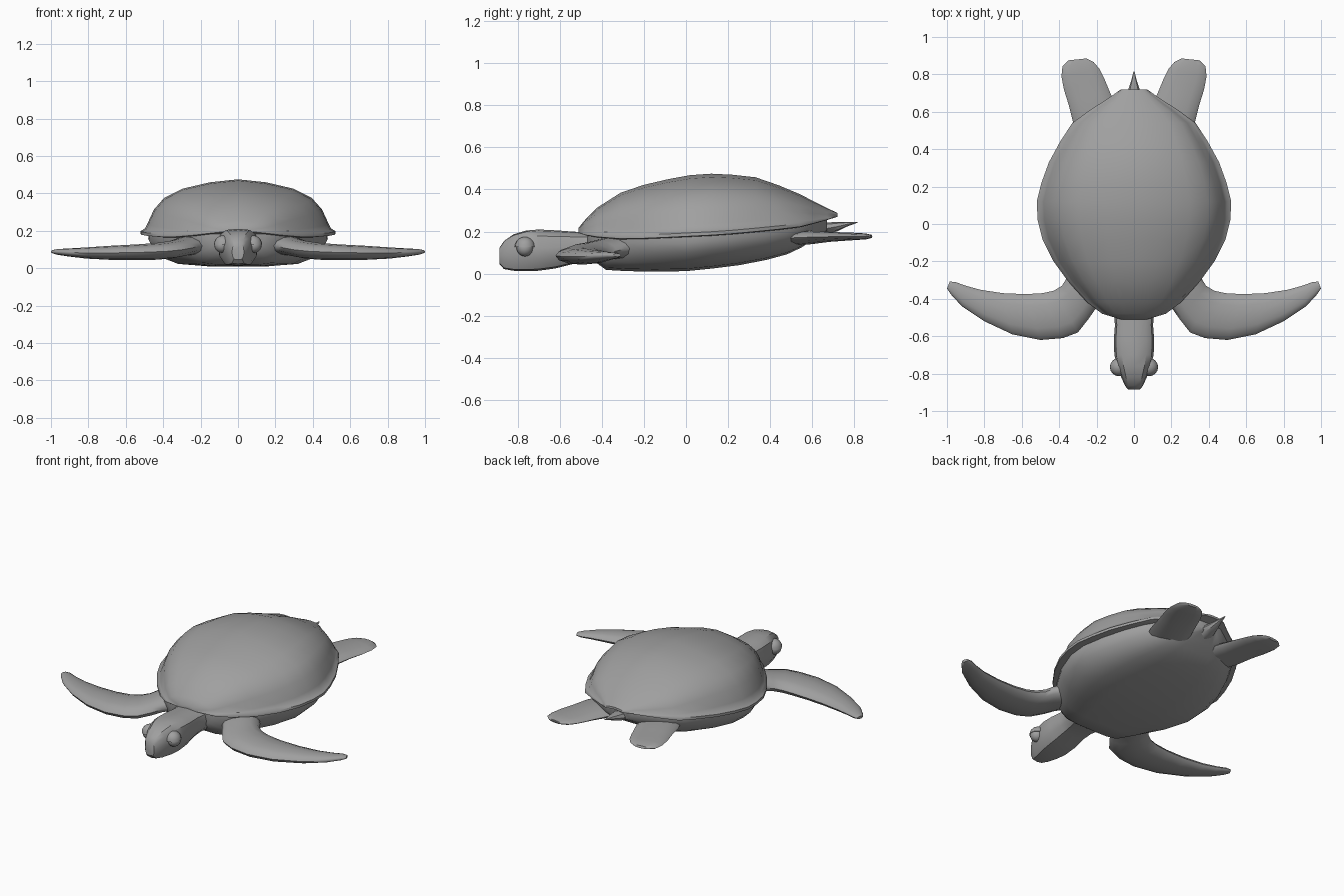
import bpy, bmesh, math
from mathutils import Vector

if "Cube" in bpy.data.objects:
    bpy.data.objects.remove(bpy.data.objects["Cube"])

grey = bpy.data.materials.new("turtle grey")
grey.diffuse_color = (0.35, 0.35, 0.35, 1)
grey.use_nodes = True
grey.node_tree.nodes["Principled BSDF"].inputs["Base Color"].default_value = grey.diffuse_color


def finish(obj, angle=40):
    obj.data.materials.append(grey)
    bpy.ops.object.select_all(action='DESELECT')
    obj.select_set(True)
    bpy.context.view_layer.objects.active = obj
    bpy.ops.object.shade_smooth_by_angle(angle=math.radians(angle))
    return obj


def loft(name, rings, angle=40):
    """Skin closed rings of equal length and cap both ends."""
    bm = bmesh.new()
    rows = [[bm.verts.new(p) for p in ring] for ring in rings]
    n = len(rows[0])
    for a, b in zip(rows, rows[1:]):
        for i in range(n):
            j = (i + 1) % n
            bm.faces.new((a[i], a[j], b[j], b[i]))
    bm.faces.new(rows[0])
    bm.faces.new(rows[-1])
    bmesh.ops.recalc_face_normals(bm, faces=bm.faces)
    mesh = bpy.data.meshes.new(name)
    bm.to_mesh(mesh)
    bm.free()
    obj = bpy.data.objects.new(name, mesh)
    bpy.context.collection.objects.link(obj)
    return finish(obj, angle)


def mirrored(half, y):
    """Full ring from half section points running top centre to bottom centre."""
    left = [(-x, z) for x, z in half[-2:0:-1]]
    return [(x, y, z) for x, z in half + left]


# Shell: domed carapace with a thin overhanging rim (y, half width, rim z, top z)
shell = [(-0.51, .07, .195, .218), (-0.48, .17, .183, .255), (-0.42, .25, .172, .315),
         (-0.31, .35, .163, .385), (-0.2, .43, .165, .422), (-0.08, .49, .170, .450),
         (0.02, .515, .175, .468), (0.12, .52, .180, .475), (0.22, .495, .187, .470),
         (0.33, .455, .197, .458), (0.44, .395, .208, .420), (0.54, .33, .220, .378),
         (0.61, .235, .238, .342), (0.67, .14, .255, .312), (0.72, .07, .270, .288)]
dome = [(0, 1), (.29, .945), (.57, .83), (.76, .66), (.865, .45), (.93, .2)]
rings = []
for y, w, r, t in shell:
    half = [(w * fx, r + (t - r) * fz) for fx, fz in dome]
    lip = min(.032, (t - r) * .18)
    half += [(w * .955, r + lip), (w, r + lip * .6), (w, r + lip * .1),
             (w * .93, r), (0, r + .005)]
    rings.append(mirrored(half, y))
loft("shell", rings, 50)

# Belly: rounded hull under the shell (y, half width, top z, bottom z)
belly = [(-0.47, .15, .20, .10), (-0.43, .22, .20, .055), (-0.38, .28, .20, .018),
         (-0.28, .35, .19, .012), (-0.15, .43, .19, .010), (0, .485, .19, .012),
         (0.12, .49, .20, .024), (0.25, .455, .21, .040), (0.38, .40, .22, .065),
         (0.48, .34, .23, .092), (0.55, .28, .24, .125), (0.61, .19, .25, .165),
         (0.67, .09, .265, .205)]
hull = [(0, 1), (.97, 1), (.98, .75), (.93, .5), (.83, .24), (.66, .06), (.38, 0), (0, 0)]
loft("belly", [mirrored([(w * fx, b + (t - b) * fz) for fx, fz in hull], y)
               for y, w, t, b in belly], 50)

# Head and neck (y, half width, top z, bottom z)
head = [(-0.885, .032, .125, .045), (-0.865, .048, .155, .022), (-0.82, .068, .187, .014),
        (-0.76, .090, .205, .012), (-0.70, .105, .210, .014), (-0.62, .108, .206, .025),
        (-0.54, .102, .200, .045), (-0.47, .108, .196, .055), (-0.40, .13, .19, .055)]
skull = [(0, 1), (.62, .97), (.9, .84), (1, .55), (.93, .25), (.68, .04), (0, 0)]
loft("head", [mirrored([(w * fx, b + (t - b) * fz) for fx, fz in skull], y)
              for y, w, t, b in head], 35)


def flipper(name, stations, side):
    """Blade from (edge a, edge b, mid z, half thickness) stations."""
    rings = []
    for ax, ay, bx, by, z, t in stations:
        a, b = Vector((ax * side, ay, z)), Vector((bx * side, by, z))
        ring = []
        for k in range(12):
            u = math.tau * k / 12
            p = a.lerp(b, .5 - .5 * math.cos(u))
            p.z += t * math.sin(u)
            ring.append(p)
        rings.append(ring)
    loft(name, rings, 60)


front = [(.14, -.36, .28, -.20, .125, .055), (.21, -.46, .36, -.29, .118, .050),
         (.245, -.51, .385, -.33, .108, .048), (.30, -.58, .43, -.357, .098, .047),
         (.38, -.61, .49, -.370, .090, .045), (.50, -.62, .58, -.375, .085, .042),
         (.65, -.59, .70, -.37, .082, .038), (.80, -.52, .82, -.352, .081, .030),
         (.92, -.44, .90, -.33, .084, .021), (.98, -.375, .955, -.31, .087, .015),
         (1.0, -.345, .985, -.308, .088, .008)]
rear = [(.06, .54, .26, .40, .165, .035), (.105, .65, .325, .54, .172, .032),
        (.135, .72, .35, .64, .175, .024), (.16, .78, .375, .72, .176, .020),
        (.185, .83, .388, .79, .177, .017), (.215, .865, .382, .845, .177, .014),
        (.255, .885, .35, .875, .177, .008)]
for side, label in ((1, "right"), (-1, "left")):
    flipper("front_flipper_" + label, front, side)
    flipper("rear_flipper_" + label, rear, side)
    # Eyeball with a slightly larger upper lid
    bpy.ops.mesh.primitive_uv_sphere_add(segments=16, ring_count=10, radius=.040,
                                         location=(.086 * side, -.765, .122))
    bpy.context.object.name = "eye_" + label
    finish(bpy.context.object)
    bpy.ops.mesh.primitive_uv_sphere_add(segments=16, ring_count=10, radius=.049,
                                         location=(.080 * side, -.765, .126))
    lid = bpy.context.object
    lid.name = "eyelid_" + label
    bm = bmesh.new()
    bm.from_mesh(lid.data)
    bmesh.ops.bisect_plane(bm, geom=bm.verts[:] + bm.edges[:] + bm.faces[:],
                           plane_co=(0, 0, 0), plane_no=(0, 0, -1), clear_outer=True)
    bmesh.ops.holes_fill(bm, edges=[e for e in bm.edges if e.is_boundary])
    bm.to_mesh(lid.data)
    bm.free()
    finish(lid)

# Tail: small spike tapering upward
tail = [(.58, .07, .20, .035), (.67, .045, .215, .028), (.72, .03, .224, .022),
        (.77, .014, .236, .010), (.815, .003, .244, .002)]
loft("tail", [[(w * math.cos(math.tau * k / 8), y, z + h * math.sin(math.tau * k / 8))
               for k in range(8)] for y, w, z, h in tail])
